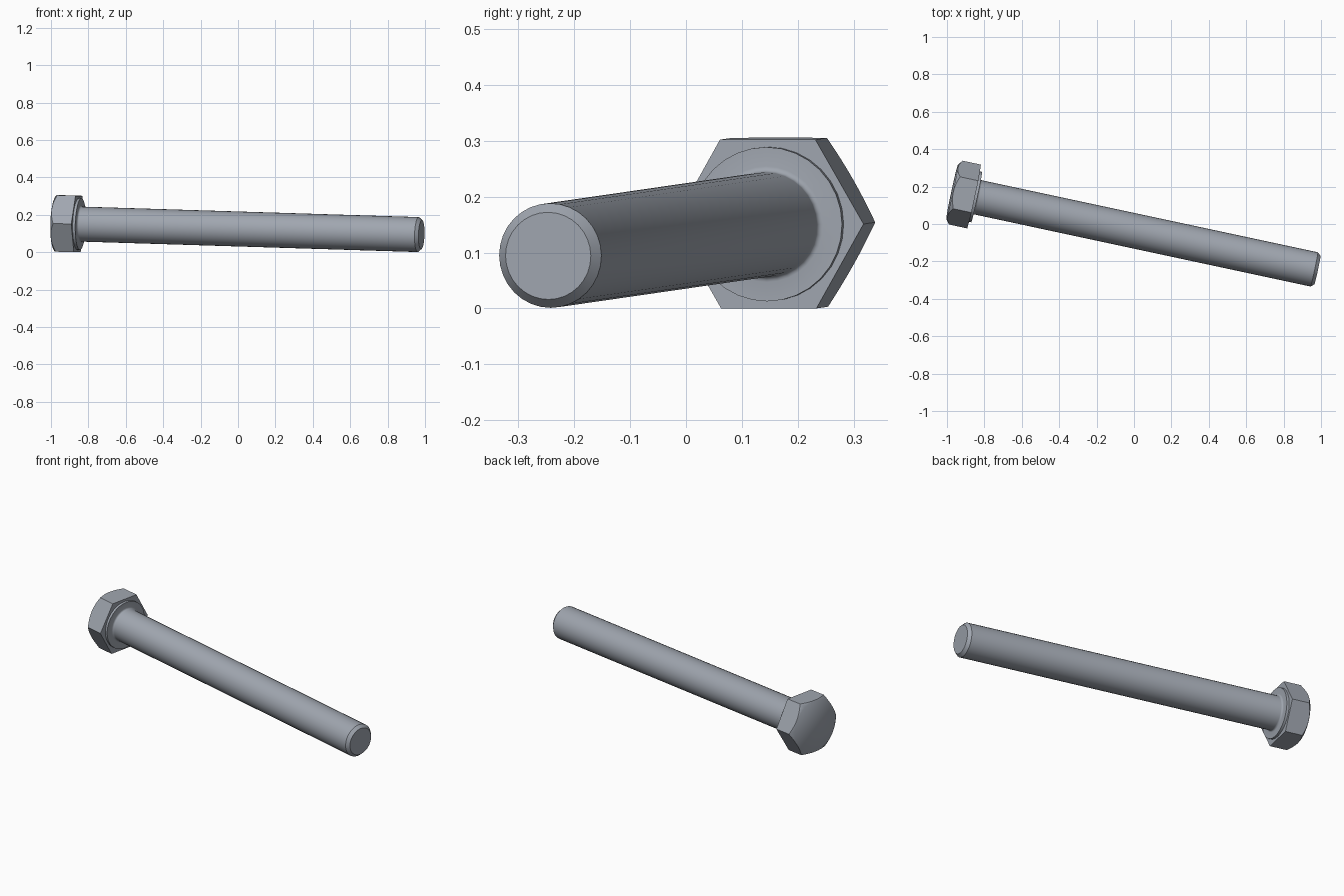
import bpy, bmesh, math
from mathutils import Matrix, Vector

cube = bpy.data.objects.get("Cube")
if cube:
    bpy.data.objects.remove(cube)

# Single steel colour
steel = bpy.data.materials.new("blue_grey_steel")
steel.use_nodes = True
COLOR = (0.35, 0.38, 0.43, 1)
steel.diffuse_color = COLOR
steel.node_tree.nodes["Principled BSDF"].inputs["Base Color"].default_value = COLOR

# Bolt frame: local x runs along the axis from under the head to the tip
base = Vector((-0.855, 0.147, 0.151))
tip = Vector((0.981, -0.2465, 0.094))
axis = (tip - base).normalized()
side = Vector((0, 0, 1)).cross(axis).normalized()
up = axis.cross(side)
frame = Matrix((axis, side, up)).transposed().to_4x4()
frame.translation = base
LENGTH = (tip - base).length


def loft(name, rings, segments, smooth_angle):
    """Skin rings around the axis; each ring maps an angle to (along, radius)."""
    bm = bmesh.new()
    loops = []
    for ring in rings:
        loop = []
        for i in range(segments):
            a = math.tau * i / segments
            along, r = ring(a)
            loop.append(bm.verts.new((along, r * math.cos(a), r * math.sin(a))))
        loops.append(loop)
    for lo, hi in zip(loops, loops[1:]):
        for i in range(segments):
            j = (i + 1) % segments
            bm.faces.new((lo[i], lo[j], hi[j], hi[i]))
    bm.faces.new(loops[0])
    bm.faces.new(loops[-1])
    bmesh.ops.recalc_face_normals(bm, faces=bm.faces)
    bm.transform(frame)
    mesh = bpy.data.meshes.new(name)
    bm.to_mesh(mesh)
    bm.free()
    mesh.materials.append(steel)
    obj = bpy.data.objects.new(name, mesh)
    bpy.context.collection.objects.link(obj)
    bpy.ops.object.select_all(action='DESELECT')
    obj.select_set(True)
    bpy.context.view_layer.objects.active = obj
    bpy.ops.object.shade_smooth_by_angle(angle=math.radians(smooth_angle))
    return obj


def circle(along, r):
    return lambda a: (along, r)


# Hexagonal head with cone-chamfered corners on the outer face
APOTHEM, HEAD, CAP = 0.151, 0.12, 0.149


def hex_radius(a):
    return APOTHEM / math.cos(a % (math.pi / 3) - math.pi / 6)


def chamfer_edge(a):
    r = hex_radius(a)
    return (-HEAD + 0.8 * (r - CAP), r)


loft("hex_head",
     [lambda a: (0, hex_radius(a)), chamfer_edge, circle(-HEAD, CAP)], 48, 45)

# Washer face, small fillet, shank and chamfered tip
WASHER, SHANK, FILLET = 0.014, 0.0935, 0.01
profile = [(-0.01, 0.138), (WASHER, 0.138)]
for k in range(5):
    t = math.pi / 2 * k / 4
    profile.append((WASHER + FILLET * (1 - math.cos(t)),
                    SHANK + FILLET * (1 - math.sin(t))))
profile += [(LENGTH - 0.018, SHANK), (LENGTH, 0.078)]
loft("shank", [circle(*p) for p in profile], 32, 35)
